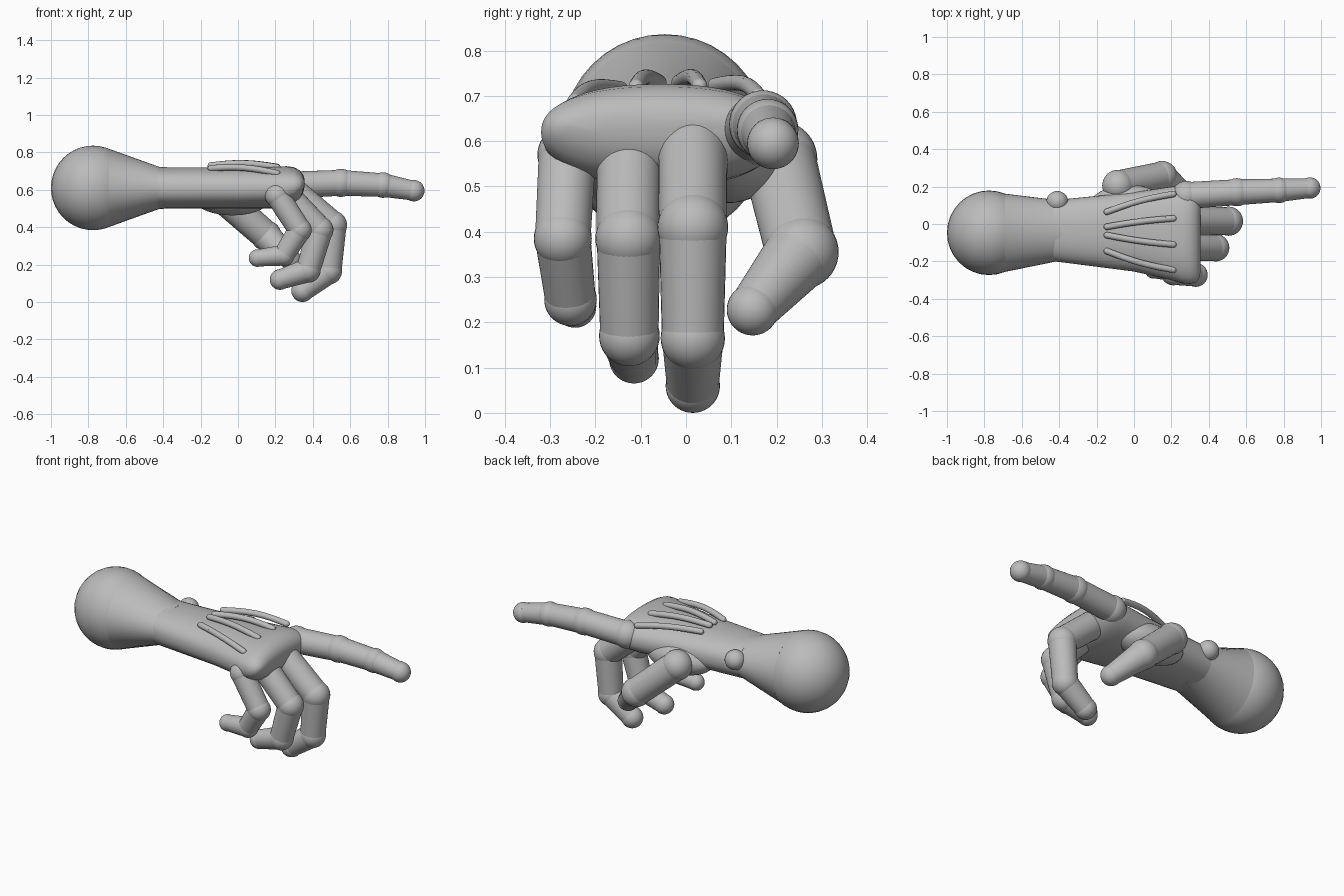
import bpy
import bmesh
import math
from mathutils import Vector, Matrix

cube = bpy.data.objects.get("Cube")
if cube:
    bpy.data.objects.remove(cube, do_unlink=True)

GREY = (0.5, 0.5, 0.5, 1.0)
clay = bpy.data.materials.new("plain grey")
clay.use_nodes = True
clay.diffuse_color = GREY
clay.node_tree.nodes["Principled BSDF"].inputs["Base Color"].default_value = GREY


def finish(name, bm, angle=40):
    mesh = bpy.data.meshes.new(name)
    bmesh.ops.recalc_face_normals(bm, faces=bm.faces)
    bm.to_mesh(mesh)
    bm.free()
    mesh.materials.append(clay)
    obj = bpy.data.objects.new(name, mesh)
    bpy.context.scene.collection.objects.link(obj)
    bpy.ops.object.select_all(action="DESELECT")
    obj.select_set(True)
    bpy.context.view_layer.objects.active = obj
    bpy.ops.object.shade_smooth_by_angle(angle=math.radians(angle))
    return obj


def add_ball(bm, centre, size):
    matrix = Matrix.Translation(centre) @ Matrix.Diagonal((*size, 1))
    bmesh.ops.create_uvsphere(bm, u_segments=32, v_segments=20, radius=1, matrix=matrix)


def ball(name, centre, size):
    bm = bmesh.new()
    add_ball(bm, centre, size)
    return finish(name, bm)


def limb(name, joints, taper=0.96):
    """Chain of balls joined by tapered cylinders; each joint is (x, y, z, radius)."""
    bm = bmesh.new()
    for x, y, z, r in joints:
        add_ball(bm, (x, y, z), (r, r, r))
    for a, b in zip(joints, joints[1:]):
        start, end = Vector(a[:3]), Vector(b[:3])
        axis = end - start
        turn = axis.to_track_quat("Z", "Y").to_matrix().to_4x4()
        bmesh.ops.create_cone(bm, cap_ends=True, segments=32, radius1=a[3] * taper,
                              radius2=b[3] * taper, depth=axis.length,
                              matrix=Matrix.Translation((start + end) / 2) @ turn)
    return finish(name, bm)


def loft(name, sections, power, sides=48):
    """Skin oval rings along x; each section is (x, y, half width, z, half height)."""
    def bend(v):
        return math.copysign(abs(v) ** (2 / power), v)
    bm = bmesh.new()
    rings = []
    for x, y, w, z, h in sections:
        angles = [math.tau * i / sides for i in range(sides)]
        rings.append([bm.verts.new((x, y + w * bend(math.cos(t)), z + h * bend(math.sin(t))))
                      for t in angles])
    for a, b in zip(rings, rings[1:]):
        for i in range(sides):
            j = (i + 1) % sides
            bm.faces.new((a[i], a[j], b[j], b[i]))
    bm.faces.new(rings[0])
    bm.faces.new(rings[-1])
    return finish(name, bm)


# Forearm: round stump narrowing to a flattened wrist
ball("forearm_end", (-0.775, -0.047, 0.61), (0.225, 0.226, 0.226))
loft("forearm", [(-0.69, -0.047, 0.209, 0.61, 0.209),
                 (-0.42, -0.036, 0.165, 0.61, 0.112),
                 (-0.38, -0.037, 0.166, 0.61, 0.111)], 2)

# Palm: widens from the wrist, rounded off at the knuckles
loft("palm", [(-0.43, -0.036, 0.163, 0.61, 0.11),
              (0.0, -0.042, 0.212, 0.61, 0.11),
              (0.2, -0.05, 0.25, 0.612, 0.112),
              (0.26, -0.055, 0.262, 0.615, 0.111),
              (0.3, -0.058, 0.262, 0.62, 0.1),
              (0.33, -0.062, 0.25, 0.626, 0.078),
              (0.348, -0.065, 0.225, 0.632, 0.05),
              (0.356, -0.068, 0.19, 0.636, 0.02)], 2.3)

# Thumb pad and wrist bone
ball("thumb_pad", (-0.03, 0.09, 0.56), (0.21, 0.12, 0.097))
ball("wrist_bone", (-0.41, 0.12, 0.645), (0.058, 0.056, 0.056))

# Pointing finger with its nail
limb("index_finger", [(0.28, 0.152, 0.625, 0.078), (0.55, 0.17, 0.637, 0.075),
                      (0.775, 0.18, 0.625, 0.068), (0.94, 0.192, 0.595, 0.057)], 0.92)
ball("index_nail", (0.925, 0.192, 0.635), (0.045, 0.038, 0.016))

# Curled fingers
limb("middle_finger", [(0.28, 0.015, 0.6, 0.08), (0.505, 0.015, 0.41, 0.078),
                       (0.485, 0.015, 0.165, 0.071), (0.345, 0.015, 0.06, 0.06)])
limb("ring_finger", [(0.25, -0.125, 0.58, 0.075), (0.437, -0.127, 0.385, 0.073),
                     (0.375, -0.125, 0.17, 0.067), (0.225, -0.115, 0.12, 0.055)])
limb("little_finger", [(0.21, -0.262, 0.57, 0.066), (0.33, -0.272, 0.385, 0.064),
                       (0.245, -0.255, 0.25, 0.058), (0.105, -0.245, 0.235, 0.047)])

# Thumb folded under the hand
limb("thumb", [(-0.085, 0.205, 0.56, 0.085), (0.15, 0.255, 0.355, 0.082),
               (0.28, 0.147, 0.228, 0.057)])

# Tendons on the back of the hand: arched from wrist end to knuckle end
TENDONS = [("index", 0.065, 0.16, 0.723, 0.7), ("middle", -0.015, 0.03, 0.73, 0.722),
           ("ring", -0.06, -0.11, 0.73, 0.72), ("little", -0.145, -0.245, 0.715, 0.688)]
for finger, y0, y1, z0, z1 in TENDONS:
    path = []
    for i in range(9):
        t = i / 8
        arch = math.sin(math.pi * t)
        y = y0 + (y1 - y0) * t + 0.12 * (y1 - y0) * arch
        path.append((-0.145 + 0.355 * t, y, z0 + (z1 - z0) * t + 0.016 * arch, 0.017))
    limb(finger + "_tendon", path, 1.0)
